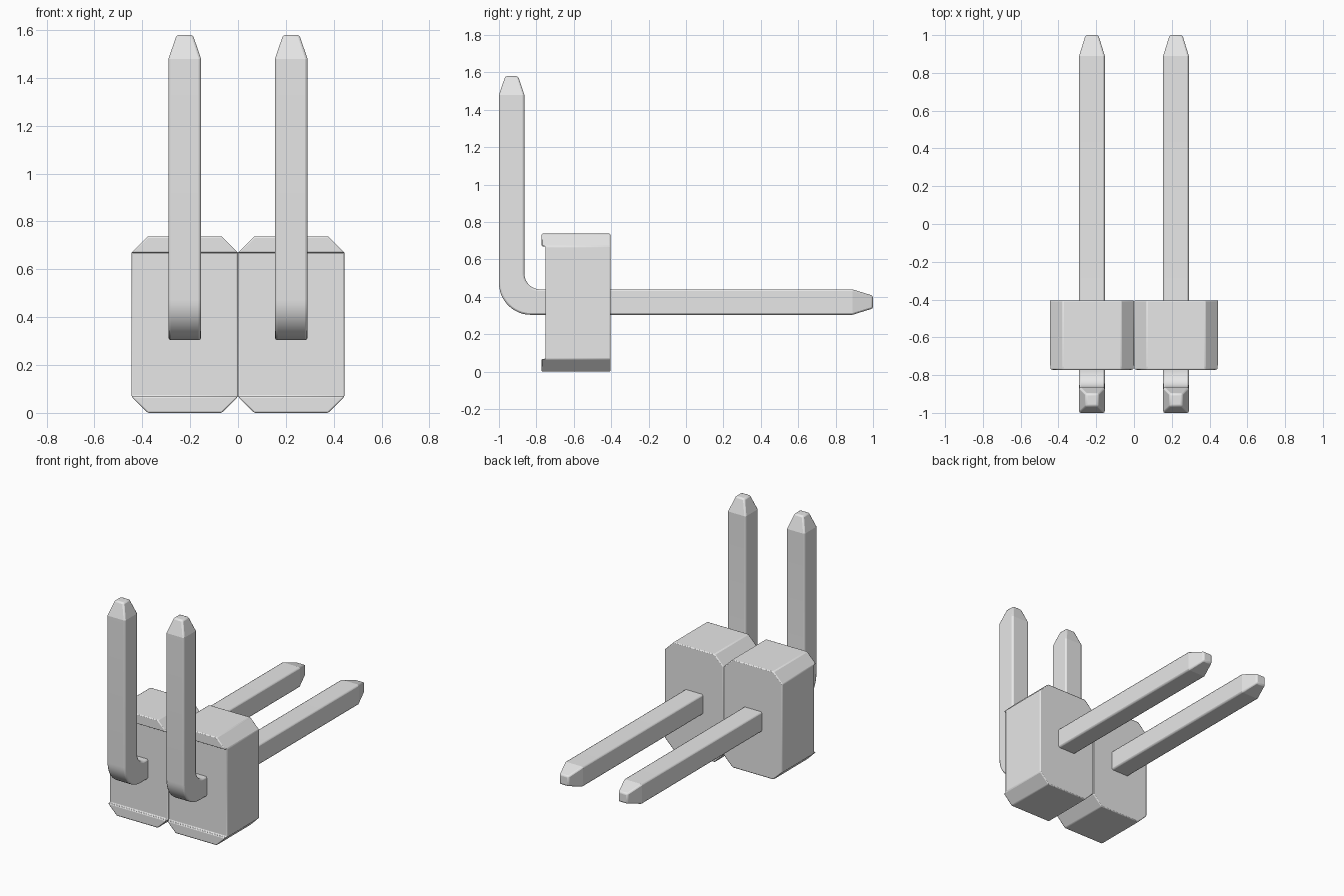
import bpy, bmesh, math

cube = bpy.data.objects.get("Cube")
if cube:
    bpy.data.objects.remove(cube, do_unlink=True)

grey = bpy.data.materials.new("light grey")
grey.use_nodes = True
color = (0.8, 0.8, 0.8, 1)
grey.diffuse_color = color
grey.node_tree.nodes["Principled BSDF"].inputs["Base Color"].default_value = color

PITCH = 0.445   # spacing of the two units
HALF = 0.068    # half thickness of a pin
TIP = 0.034     # half thickness at the pin's end


def finish(bm, name, x, bevel):
    bmesh.ops.recalc_face_normals(bm, faces=bm.faces)
    mesh = bpy.data.meshes.new(name)
    bm.to_mesh(mesh)
    bm.free()
    mesh.materials.append(grey)
    obj = bpy.data.objects.new(name, mesh)
    bpy.context.collection.objects.link(obj)
    obj.location.x = x
    mod = obj.modifiers.new("soft edges", "BEVEL")
    mod.width = bevel
    mod.segments = 2
    mod.limit_method = "ANGLE"
    mod.angle_limit = math.radians(30)
    bpy.ops.object.select_all(action="DESELECT")
    obj.select_set(True)
    bpy.context.view_layer.objects.active = obj
    bpy.ops.object.shade_smooth_by_angle(angle=math.radians(15))


def make_pin(name, x):
    # Sections: half width, outer (y, z), inner (y, z)
    cy, cz = -0.932, 0.372
    sections = [(TIP, (cy - TIP, 1.58), (cy + TIP, 1.58)),
                (HALF, (cy - HALF, 1.48), (cy + HALF, 1.48))]
    steps = 12
    r_out, r_in = 0.17, 0.085
    for i in range(steps + 1):
        a = math.pi / 2 * i / steps
        c, s = 1 - math.cos(a), 1 - math.sin(a)
        outer = (cy - HALF + r_out * c, cz - HALF + r_out * s)
        inner = (cy + HALF + r_in * c, cz + HALF + r_in * s)
        sections.append((HALF, outer, inner))
    sections += [(HALF, (0.89, cz - HALF), (0.89, cz + HALF)),
                 (TIP, (1, cz - TIP), (1, cz + TIP))]

    bm = bmesh.new()
    rings = [[bm.verts.new(p) for p in ((-w, *o), (w, *o), (w, *n), (-w, *n))]
             for w, o, n in sections]
    for a, b in zip(rings, rings[1:]):
        for i in range(4):
            j = (i + 1) % 4
            bm.faces.new((a[i], a[j], b[j], b[i]))
    bm.faces.new(rings[0])
    bm.faces.new(rings[-1])
    finish(bm, name, x, 0.01)


def make_housing(name, x):
    w, top, cut = PITCH / 2, 0.738, 0.068
    outline = [(w, cut), (w, top - cut), (w - cut, top), (cut - w, top),
               (-w, top - cut), (-w, cut), (cut - w, 0), (w - cut, 0)]
    bm = bmesh.new()
    front = [bm.verts.new((px, -0.752, pz)) for px, pz in outline]
    back = [bm.verts.new((px, -0.404, pz)) for px, pz in outline]
    for i in range(8):
        j = (i + 1) % 8
        bm.faces.new((front[i], front[j], back[j], back[i]))
    bm.faces.new(back)
    # Recessed middle panel with a raised lip above and below
    bm.faces.new([front[i] for i in (0, 1, 4, 5)])
    lips = [bm.faces.new(front[1:5]),
            bm.faces.new([front[i] for i in (5, 6, 7, 0)])]
    bmesh.ops.recalc_face_normals(bm, faces=bm.faces)
    grown = bmesh.ops.extrude_face_region(bm, geom=lips)["geom"]
    bmesh.ops.delete(bm, geom=[f for f in lips if f.is_valid], context="FACES_ONLY")
    for v in grown:
        if isinstance(v, bmesh.types.BMVert):
            v.co.y -= 0.02
    finish(bm, name, x, 0.006)


for side, sign in (("left", 1), ("right", -1)):
    make_housing(side + "_housing", sign * PITCH / 2)
    make_pin(side + "_bent_pin", sign * PITCH / 2)
